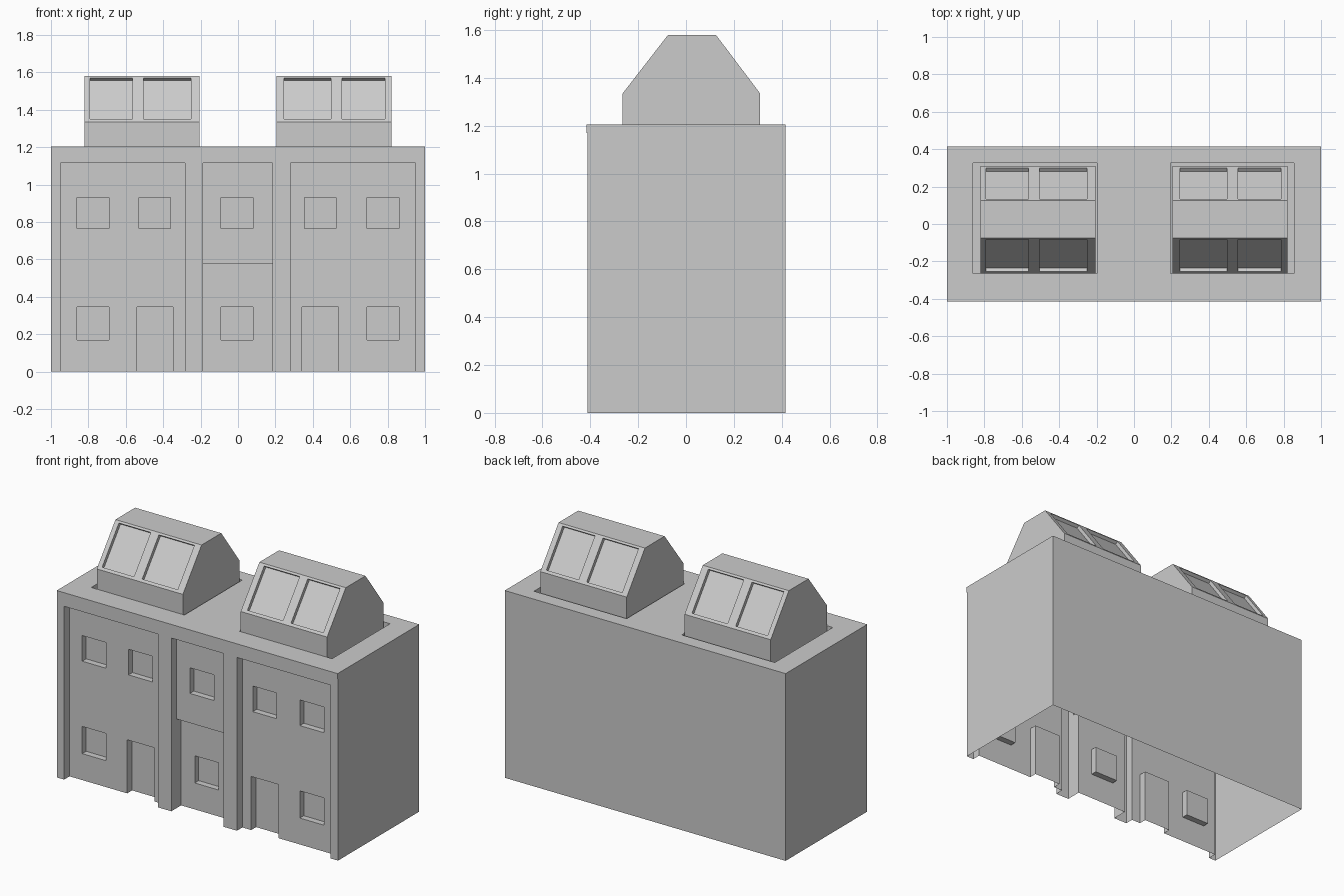
import bpy, bmesh
from mathutils import Vector

if "Cube" in bpy.data.objects:
    bpy.data.objects.remove(bpy.data.objects["Cube"])


def prism(name, profile, x0, x1):
    """Extrude a (y, z) profile along x."""
    bm = bmesh.new()
    face = bm.faces.new([bm.verts.new((x0, y, z)) for y, z in profile])
    ext = bmesh.ops.extrude_face_region(bm, geom=[face])
    moved = [v for v in ext["geom"] if isinstance(v, bmesh.types.BMVert)]
    bmesh.ops.translate(bm, verts=moved, vec=(x1 - x0, 0, 0))
    bmesh.ops.recalc_face_normals(bm, faces=bm.faces)
    mesh = bpy.data.meshes.new(name)
    bm.to_mesh(mesh)
    bm.free()
    ob = bpy.data.objects.new(name, mesh)
    bpy.context.collection.objects.link(ob)
    return ob


def cut(ob, profile, x0, x1):
    """Carve a prism out of an object."""
    cutter = prism("cutter", profile, x0, x1)
    cutter.hide_render = True
    mod = ob.modifiers.new("cut", "BOOLEAN")
    mod.operation = "DIFFERENCE"
    mod.solver = "EXACT"
    mod.object = cutter
    bpy.context.view_layer.objects.active = ob
    bpy.ops.object.modifier_apply(modifier=mod.name)
    bpy.data.objects.remove(cutter)


def rect(y0, y1, z0, z1):
    return [(y0, z0), (y1, z0), (y1, z1), (y0, z1)]


def open_bottom(ob, z):
    """Remove the floor so the part is an open shell."""
    bm = bmesh.new()
    bm.from_mesh(ob.data)
    low = [f for f in bm.faces if all(abs(v.co.z - z) < 1e-4 for v in f.verts)]
    bmesh.ops.delete(bm, geom=low, context="FACES")
    bm.to_mesh(ob.data)
    bm.free()


# Main block with a slightly projecting roof edge
FRONT, OUT = -0.411, -0.6
block = prism("building", [(FRONT, 0), (0.415, 0), (0.415, 1.205),
                           (-0.415, 1.205), (-0.415, 1.17), (FRONT, 1.17)], -1, 1)

# Recessed facade bays; the centre bay steps back further at ground level
for x0, x1 in ((-0.95, -0.283), (0.28, 0.948)):
    cut(block, rect(OUT, -0.356, -0.1, 1.115), x0, x1)
cut(block, rect(OUT, -0.36, -0.1, 1.115), -0.187, 0.184)
cut(block, rect(OUT, -0.311, -0.1, 0.575), -0.187, 0.184)

# Windows
for x0, back in ((-0.86, -0.316), (-0.53, -0.316), (-0.09, -0.32),
                 (0.355, -0.316), (0.69, -0.316)):
    cut(block, rect(OUT, back, 0.765, 0.93), x0, x0 + 0.17)
for x0, back in ((-0.86, -0.316), (-0.09, -0.271), (0.69, -0.316)):
    cut(block, rect(OUT, back, 0.17, 0.345), x0, x0 + 0.17)

# Doorways
for x0 in (-0.54, 0.343):
    cut(block, rect(OUT, -0.306, -0.1, 0.345), x0, x0 + 0.193)

# Shallow roof wells around the skylights
for x0, x1 in ((-0.86, -0.197), (0.195, 0.855)):
    cut(block, rect(-0.265, 0.325, 1.17, 1.4), x0, x1)
open_bottom(block, 0)

# Skylights with two recessed panes on each slope
body = [(-0.265, 1.17), (-0.265, 1.335), (-0.075, 1.58),
        (0.125, 1.58), (0.31, 1.335), (0.31, 1.17)]
for side, x0, x1, panes in (
        ("left", -0.82, -0.207, ((-0.79, -0.563), (-0.505, -0.252))),
        ("right", 0.205, 0.82, ((0.245, 0.498), (0.555, 0.785)))):
    sky = prism("skylight_" + side, body, x0, x1)
    for low, top, sgn in ((body[1], body[2], -1), (body[4], body[3], 1)):
        a, b = Vector(low), Vector(top)
        d = b - a
        n = Vector((sgn * abs(d.y), abs(d.x))).normalized()
        p, q = a + d * 0.06, a + d * 0.955
        prof = [tuple(v) for v in (p - n * 0.022, q - n * 0.022,
                                   q + n * 0.1, p + n * 0.1)]
        for px0, px1 in panes:
            cut(sky, prof, px0, px1)
    open_bottom(sky, 1.17)
